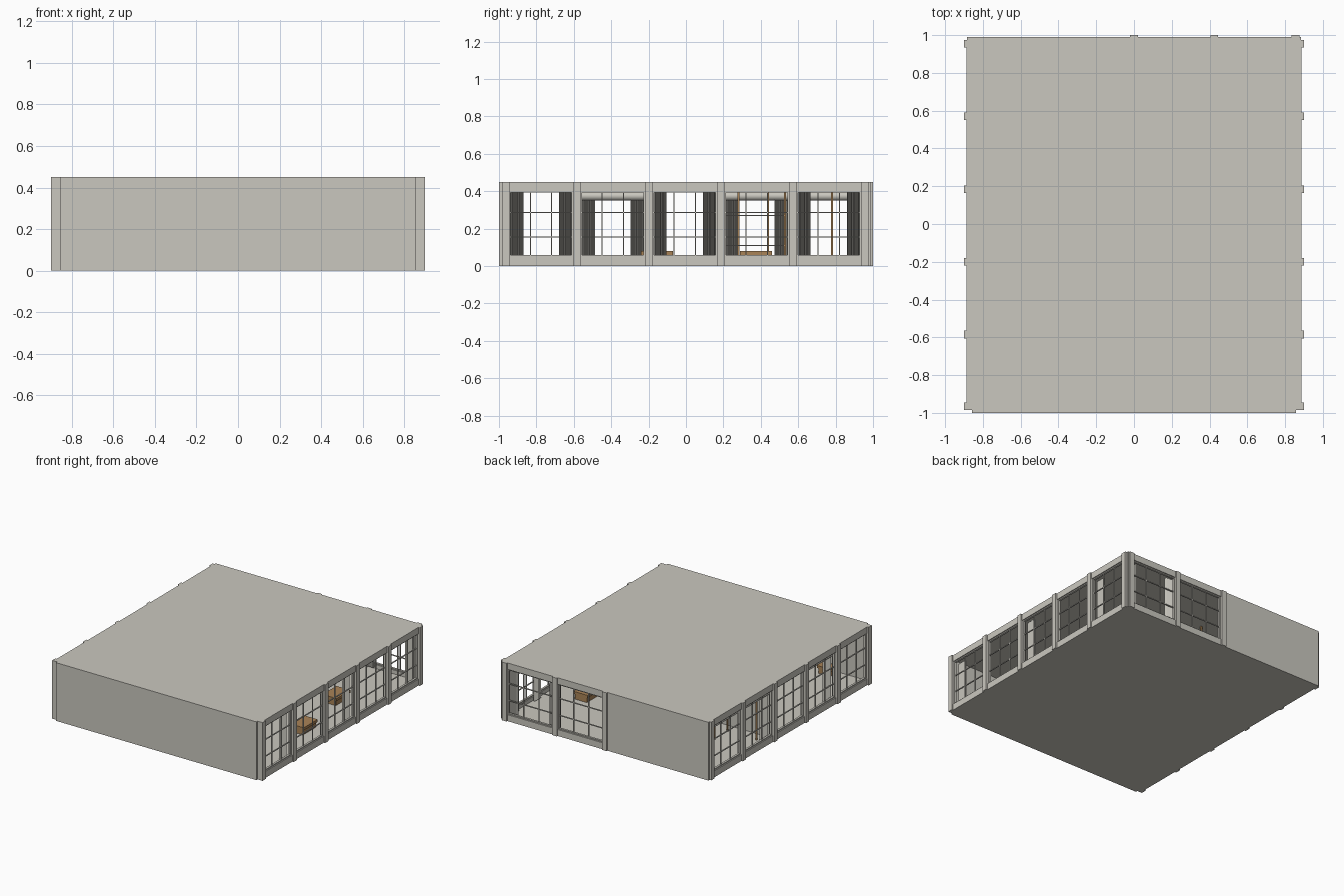
import bpy, math

if "Cube" in bpy.data.objects:
    bpy.data.objects.remove(bpy.data.objects["Cube"], do_unlink=True)


def material(name, rgb):
    m = bpy.data.materials.new(name)
    m.use_nodes = True
    m.diffuse_color = (*rgb, 1)
    m.node_tree.nodes["Principled BSDF"].inputs["Base Color"].default_value = (*rgb, 1)
    return m


STONE = material("warm grey stone", (0.59, 0.575, 0.52))
WOOD = material("brown wood", (0.40, 0.23, 0.095))
H = 0.45
SILL, HEAD = 0.05, 0.40


def mesh_object(name, verts, faces, mat):
    me = bpy.data.meshes.new(name)
    me.from_pydata(verts, [], faces)
    me.materials.append(mat)
    ob = bpy.data.objects.new(name, me)
    bpy.context.collection.objects.link(ob)
    return ob


def box(name, x, y, z, mat=STONE):
    """Box from (low, high) pairs."""
    x, y, z = sorted(x), sorted(y), sorted(z)
    verts = [(a, b, c) for a in x for b in y for c in z]
    faces = [(0, 1, 3, 2), (4, 6, 7, 5), (0, 4, 5, 1),
             (2, 3, 7, 6), (0, 2, 6, 4), (1, 5, 7, 3)]
    return mesh_object(name, verts, faces, mat)


def facade_box(name, face, along, depth, z):
    """Box on a facade: along it, and by distance from the centre."""
    if face == "back":
        return box(name, along, depth, z)
    s = 1 if face == "left" else -1
    return box(name, [s * d for d in depth], along, z)


def window(face, a, b, d):
    """Spandrels, frame and three by three glazing bars."""
    facade_box(face + "_spandrel", face, (a, b), (d - .03, d), (0, SILL))
    facade_box(face + "_lintel", face, (a, b), (d - .03, d), (HEAD, H))
    f = (d - .024, d - .008)
    for lo, hi in ((a, a + .008), (b - .008, b)):
        facade_box(face + "_frame_side", face, (lo, hi), f, (SILL, HEAD))
    for lo, hi in ((SILL, SILL + .008), (HEAD - .008, HEAD)):
        facade_box(face + "_frame_rail", face, (a, b), f, (lo, hi))
    bar = (d - .02, d - .012)
    for i in (1, 2):
        p = a + (b - a) * i / 3
        facade_box(face + "_glazing_bar", face, (p - .003, p + .003), bar, (SILL, HEAD))
        q = SILL + .105 + (i - 1) * .13
        facade_box(face + "_glazing_rail", face, (a, b), bar, (q - .003, q + .003))


def curtain(face, d, a, b, top):
    """Pleated strip hanging inside a facade."""
    n = 16
    s = -1 if face == "right" else 1
    verts = []
    for i in range(n + 1):
        depth, along = s * (d + (.008 if i % 2 else -.008)), a + (b - a) * i / n
        x, y = (along, depth) if face == "back" else (depth, along)
        verts += [(x, y, .03), (x, y, top)]
    faces = [(2 * i, 2 * i + 2, 2 * i + 3, 2 * i + 1) for i in range(n)]
    ob = mesh_object(face + "_curtain", verts, faces, STONE)
    ob.modifiers.new("thickness", "SOLIDIFY").thickness = .003


def roller(x, a, b):
    """Rolled blind above a window."""
    bpy.ops.mesh.primitive_cylinder_add(vertices=24, radius=.024, depth=b - a,
        location=(x, (a + b) / 2, .374), rotation=(math.pi / 2, 0, 0))
    ob = bpy.context.object
    ob.name = "rolled_blind"
    ob.data.materials.append(STONE)
    bpy.ops.object.shade_smooth_by_angle()


# Slabs and solid walls
box("floor_slab", (-.885, .885), (-.985, .99), (0, .02))
box("roof_slab", (-.885, .885), (-.985, .99), (.43, H))
box("front_wall", (-.857, .857), (-1, -.97), (0, H))
box("back_wall", (-.885, 0), (.96, .99), (0, H))

# Long facades with pilasters, windows and dressings
centres = [-.965, -.585, -.2, .185, .57, .955]
for face, s in (("left", 1), ("right", -1)):
    box(face + "_back_corner", (s * .855, s * .885), (.94, .99), (0, H))
    for c in centres:
        facade_box(face + "_pilaster", face, (c - .02, c + .02), (.855, .9), (0, H))
    for i, (c0, c1) in enumerate(zip(centres, centres[1:])):
        a, b = c0 + .02, c1 - .02
        window(face, a, b, .888)
        if (i % 2 == 0) == (s > 0):
            top = .395 if s > 0 else .355
            curtain(face, .835, a, a + .075, top)
            curtain(face, .835, b - .075, b, top)
        if s < 0 and i in (1, 3, 4):
            roller(s * .835, a, b)

# Back facade: two windows between three pilasters
back_centres = [0, .425, .855]
for c in back_centres:
    facade_box("back_pilaster", "back", (c - .02, c + .02), (.95, 1), (0, H))
for c0, c1 in zip(back_centres, back_centres[1:]):
    window("back", c0 + .02, c1 - .02, .99)
curtain("back", .945, .445, .5, .395)
curtain("back", .945, .78, .835, .395)

# Inner wall and partition posts
box("inner_wall", (-.87, -.19), (.18, .195), (.01, .44))
for y in (.53, .78):
    box("partition_post", (-.187, -.173), (y - .005, y + .005), (.01, .44), WOOD)
for z in (.11, .27):
    box("partition_rail", (-.184, -.176), (.2, .53), (z - .003, z + .003))

# Four-post wooden frame in the rear corner room
for x in (-.8, -.55):
    for y in (.28, .44):
        box("frame_post", (x - .006, x + .006), (y - .005, y + .005), (.02, .4), WOOD)
for y in (.28, .44):
    box("frame_top_rail", (-.8, -.55), (y - .005, y + .005), (.39, .4), WOOD)

# Low wooden tables
for x, y0, y1 in ((.67, -.24, -.07), (.58, .29, .46), (-.57, -.95, -.87)):
    box("table_top", (x - .06, x + .06), (y0, y1), (.06, .08), WOOD)
    box("table_base", (x - .05, x + .05), (y0 + .005, y1 - .005), (.02, .06), WOOD)
